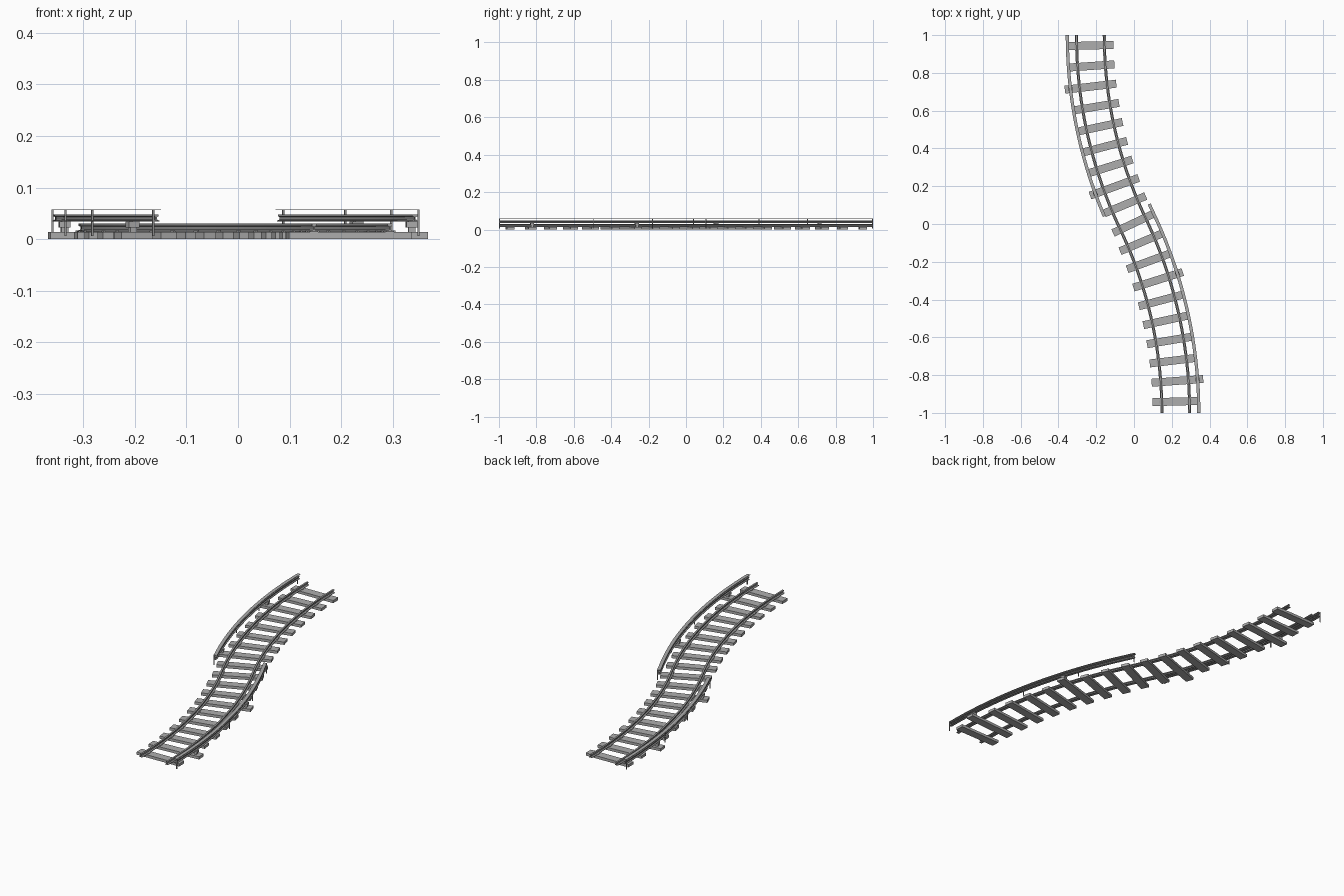
import bpy
import bmesh
from math import sin, cos
from mathutils import Vector, Matrix

cube = bpy.data.objects.get("Cube")
if cube:
    bpy.data.objects.remove(cube)

RADIUS = 2.325
HALF = 1.0337          # half the track length along its centre line
SHIFT = -0.005
GAUGE = 0.0735         # rail distance from the centre line
SIDE = 0.122           # power rail distance from the centre line
TIE_TOP = 0.0138


def material(name, value):
    m = bpy.data.materials.new(name)
    m.use_nodes = True
    colour = (value, value, value, 1)
    m.diffuse_color = colour
    m.node_tree.nodes["Principled BSDF"].inputs["Base Color"].default_value = colour
    return m


LIGHT = material("light grey", 0.42)
STEEL = material("steel grey", 0.32)


def frame(t):
    """Point, tangent and sideways direction of the S-shaped centre line."""
    a = (HALF - abs(t)) / RADIUS
    sign = 1 if t >= 0 else -1
    x = sign * (-0.226 + RADIUS * (1 - cos(a)))
    y = sign * (1 - RADIUS * sin(a))
    return Vector((x + SHIFT, y, 0)), Vector((-sin(a), cos(a), 0)), Vector((cos(a), sin(a), 0))


def finish(name, bm, mat):
    bmesh.ops.recalc_face_normals(bm, faces=bm.faces)
    mesh = bpy.data.meshes.new(name)
    bm.to_mesh(mesh)
    bm.free()
    mesh.materials.append(mat)
    obj = bpy.data.objects.new(name, mesh)
    bpy.context.collection.objects.link(obj)
    return obj


def sweep(name, profile, offset, t0, t1, mat, steps=32):
    """Carry a closed profile of (sideways, height) points along the track."""
    bm = bmesh.new()
    rings = []
    for i in range(steps + 1):
        p, _, side = frame(t0 + (t1 - t0) * i / steps)
        rings.append([bm.verts.new(p + side * (offset + u) + Vector((0, 0, z)))
                      for u, z in profile])
    n = len(profile)
    for a, b in zip(rings, rings[1:]):
        for k in range(n):
            bm.faces.new((a[k], a[(k + 1) % n], b[(k + 1) % n], b[k]))
    bm.faces.new(rings[0])
    bm.faces.new(rings[-1])
    return finish(name, bm, mat)


def add_box(bm, t, u0, u1, length, z0, z1):
    """Box across the track from u0 to u1, aligned with the track at t."""
    p, along, side = frame(t)
    rot = Matrix((side, along, Vector((0, 0, 1)))).transposed().to_4x4()
    centre = p + side * (u0 + u1) / 2 + Vector((0, 0, (z0 + z1) / 2))
    size = Matrix.Diagonal((abs(u1 - u0), length, z1 - z0, 1))
    bmesh.ops.create_cube(bm, size=1, matrix=Matrix.Translation(centre) @ rot @ size)


def rail_profile(foot, head, z0, z1):
    h = z1 - z0
    half = [(foot, z0), (foot, z0 + 0.15 * h), (0.25 * head, z0 + 0.3 * h),
            (0.25 * head, z0 + 0.65 * h), (head, z0 + 0.75 * h), (head, z1)]
    return half + [(-u, z) for u, z in reversed(half)]


# Sleepers, every fifth one longer to carry the power rail
tie_ts = [HALF - 0.055 - i * (2 * HALF - 0.115) / 18 for i in range(19)]
long_ts = tie_ts[2::5]
bm = bmesh.new()
for t in tie_ts:
    outer = 0.152 if t in long_ts else 0.116
    s = 1 if t < 0 else -1
    add_box(bm, t, s * outer, -s * 0.122, 0.042, 0, TIE_TOP)
finish("sleepers", bm, LIGHT)

# Running rails and the plates beneath them
for name, s in (("left_rail", 1), ("right_rail", -1)):
    sweep(name, rail_profile(0.008, 0.0045, TIE_TOP, 0.03), s * GAUGE,
          -HALF, HALF, STEEL, 56)
bm = bmesh.new()
for t in tie_ts:
    for s in (-1, 1):
        add_box(bm, t, s * GAUGE - 0.011, s * GAUGE + 0.011, 0.016, TIE_TOP, 0.0165)
finish("rail_plates", bm, STEEL)

# Power rails on the outside of each bend, with cover boards and posts
board = [(-0.0085, 0.0562), (0.0085, 0.0562), (0.0085, 0.058), (-0.0085, 0.058)]
for name, s, t0, t1, posts in (
        ("back", -1, 0.097, HALF, (0.1, 0.45, 0.7, HALF - 0.003)),
        ("front", 1, -HALF, 0.062, (0.059, -0.24, -0.55, 0.003 - HALF))):
    sweep(name + "_power_rail", rail_profile(0.007, 0.0055, 0.034, 0.048),
          s * SIDE, t0 + 0.004, t1 - 0.004, STEEL)
    sweep(name + "_cover_board", board, s * SIDE, t0, t1, LIGHT)
    bm = bmesh.new()
    for t in posts:
        add_box(bm, t, s * (SIDE + 0.0045), s * (SIDE + 0.0085), 0.004, 0.006, 0.0565)
        add_box(bm, t, s * (SIDE - 0.002), s * (SIDE + 0.0085), 0.004, 0.034, 0.037)
    finish(name + "_board_posts", bm, STEEL)
    # Insulator blocks with a wider cap
    bm = bmesh.new()
    for t in long_ts:
        if t0 < t < t1 and s * t < 0:
            add_box(bm, t, s * SIDE - 0.007, s * SIDE + 0.007, 0.014, TIE_TOP, 0.023)
            add_box(bm, t, s * SIDE - 0.011, s * SIDE + 0.011, 0.02, 0.023, 0.0345)
    finish(name + "_insulators", bm, LIGHT)
